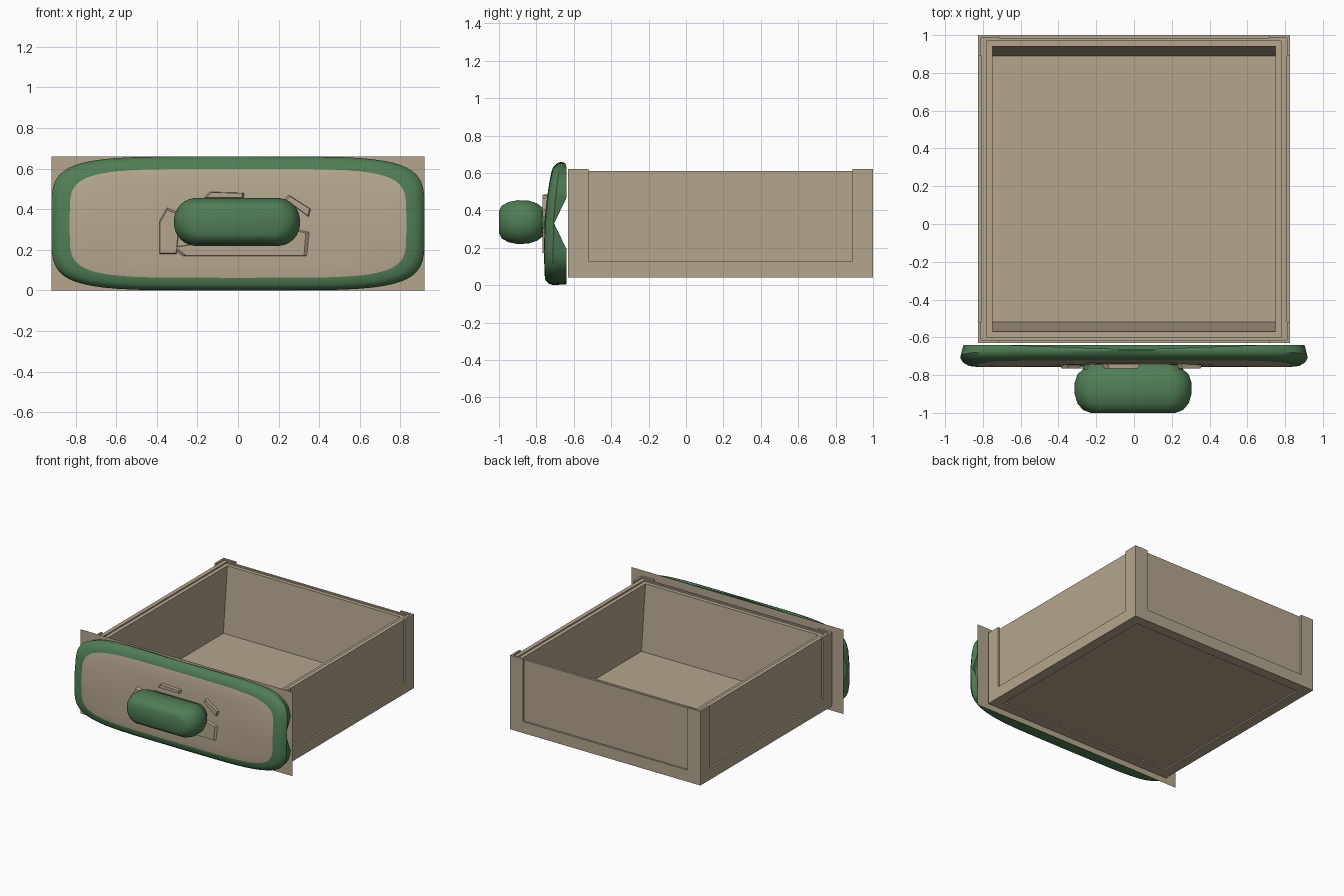
import bpy, bmesh, math
from mathutils import Vector

if "Cube" in bpy.data.objects:
    bpy.data.objects.remove(bpy.data.objects["Cube"])


def material(name, rgb):
    m = bpy.data.materials.new(name)
    m.use_nodes = True
    m.diffuse_color = (*rgb, 1)
    m.node_tree.nodes["Principled BSDF"].inputs["Base Color"].default_value = (*rgb, 1)
    return m


WOOD = material("pale wood", (0.46, 0.38, 0.27))
GREEN = material("painted green", (0.08, 0.205, 0.09))


def finish(name, bm, mats, smooth=None):
    bmesh.ops.recalc_face_normals(bm, faces=bm.faces)
    me = bpy.data.meshes.new(name)
    bm.to_mesh(me)
    bm.free()
    for m in mats:
        me.materials.append(m)
    ob = bpy.data.objects.new(name, me)
    bpy.context.collection.objects.link(ob)
    if smooth:
        bpy.ops.object.select_all(action='DESELECT')
        ob.select_set(True)
        bpy.context.view_layer.objects.active = ob
        bpy.ops.object.shade_smooth_by_angle(angle=math.radians(smooth))
    return ob


def loft(bm, rings, cap_start=True, cap_end=True):
    """Bridge matching rings of points; returns one list of faces per band."""
    loops = [[bm.verts.new(p) for p in r] for r in rings]
    bands = []
    for a, b in zip(loops, loops[1:]):
        n = len(a)
        bands.append([bm.faces.new((a[i], a[(i + 1) % n], b[(i + 1) % n], b[i]))
                      for i in range(n)])
    if cap_start:
        bm.faces.new(loops[0])
    if cap_end:
        bands.append([bm.faces.new(loops[-1])])
    return bands


# Drawer tub: floor, sloped inner ends, stepped rim, recessed sides and underside
CY, HX, HY = 0.185, 0.825, 0.815


def rect(hx, hy, z):
    return [(sx * hx, CY + sy * hy, z) for sx, sy in ((-1, -1), (1, -1), (1, 1), (-1, 1))]


bm = bmesh.new()
loft(bm, [rect(0.75, 0.705, 0.09), rect(0.75, 0.755, 0.60),
          rect(0.78, 0.785, 0.60), rect(0.78, 0.785, 0.61),
          rect(HX - 0.014, HY - 0.014, 0.61), rect(HX - 0.014, HY - 0.014, 0.13),
          rect(HX, HY, 0.13), rect(HX, HY, 0.04),
          rect(0.745, 0.735, 0.04), rect(0.745, 0.735, 0.05)])
finish("drawer_tub", bm, [WOOD])

# L-shaped corner posts
for sx, side in ((1, "left"), (-1, "right")):
    for sy, end in ((1, "back"), (-1, "front")):
        t, w = 0.016, 0.11
        outline = [(0, 0), (w, 0), (w, t), (t, t), (t, w), (0, w)]
        bm = bmesh.new()
        loft(bm, [[(sx * (HX - u), CY + sy * (HY - v), z) for u, v in outline]
                  for z in (0.13, 0.62)])
        finish(f"corner_post_{end}_{side}", bm, [WOOD])

# Flat backing sheet of the drawer front
bm = bmesh.new()
bm.faces.new([bm.verts.new((x, -0.638, z)) for x, z in
              ((-0.92, 0), (0.92, 0), (0.92, 0.66), (-0.92, 0.66))])
finish("front_backing", bm, [WOOD])


# Rounded front: green rim around a slightly domed wooden face
def lean(z):
    return 0.045 * max(0, (z - 0.3) / 0.35) ** 1.5


def front_ring(dx, dz, y, steps=56):
    pts = []
    for i in range(steps):
        a = math.tau * i / steps
        c, s = math.cos(a), math.sin(a)
        x = (0.92 - dx) * math.copysign(abs(c) ** 0.4, c)
        z = 0.33 + (0.33 - dz) * math.copysign(abs(s) ** 0.4, s)
        if y > -0.66:
            # rear edge: notched at the sides, bowed along the top
            py = y
            if abs(x) > 0.85 and abs(z - 0.33) < 0.1:
                py = -0.705
            elif z > 0.6:
                py -= 0.025 * max(0, 1 - abs(x) / 0.7)
        else:
            py = y + lean(z) * min(1, (-0.66 - y) / 0.06)
        pts.append((x, py, z))
    return pts


bm = bmesh.new()
bands = loft(bm, [front_ring(0.015, 0.005, -0.64), front_ring(0, 0, -0.71),
                  front_ring(0.015, 0.008, -0.735), front_ring(0.045, 0.028, -0.752),
                  front_ring(0.09, 0.062, -0.757), front_ring(0.2, 0.12, -0.758),
                  front_ring(0.5, 0.2, -0.755)], cap_start=False)
for band in bands[4:]:
    for f in band:
        f.material_index = 1
finish("drawer_front", bm, [GREEN, WOOD], smooth=40)

# Uneven carved wood patches around the handle
patches = {
    "lower": [(-0.3, 0.165), (0.36, 0.165), (0.37, 0.29), (0.28, 0.31), (-0.36, 0.21)],
    "right": [(-0.39, 0.17), (-0.3, 0.17), (-0.28, 0.38), (-0.35, 0.41), (-0.39, 0.34)],
    "left": [(0.23, 0.45), (0.35, 0.36), (0.36, 0.4), (0.25, 0.47)],
    "upper": [(-0.17, 0.455), (0.03, 0.455), (0.03, 0.48), (-0.14, 0.485)],
}
for key, outline in patches.items():
    mid = sum((Vector(p) for p in outline), Vector((0, 0))) / len(outline)
    bm = bmesh.new()
    inner = [mid + (Vector(p) - mid) * 0.88 for p in outline]
    loft(bm, [[(x, -0.74, z) for x, z in outline], [(x, -0.766, z) for x, z in inner]])
    finish(f"carved_patch_{key}", bm, [WOOD])


# Pill-shaped handle that narrows to a neck at the front panel
def pill(hx, hz, y, steps=28):
    r = min(hz, 0.11)
    pts = []
    for i in range(steps):
        a = math.tau * (i + 0.5) / steps
        c, s = math.cos(a), math.sin(a)
        pts.append((-0.005 + math.copysign(hx - r, c) + r * c, y,
                    0.337 + math.copysign(hz - r, s) + r * s))
    return pts


bm = bmesh.new()
loft(bm, [pill(0.26, 0.075, -0.74), pill(0.265, 0.08, -0.77), pill(0.295, 0.1, -0.795),
          pill(0.31, 0.115, -0.84), pill(0.31, 0.118, -0.9), pill(0.295, 0.108, -0.95),
          pill(0.265, 0.088, -0.985), pill(0.225, 0.06, -1.0)])
finish("handle", bm, [GREEN], smooth=35)
